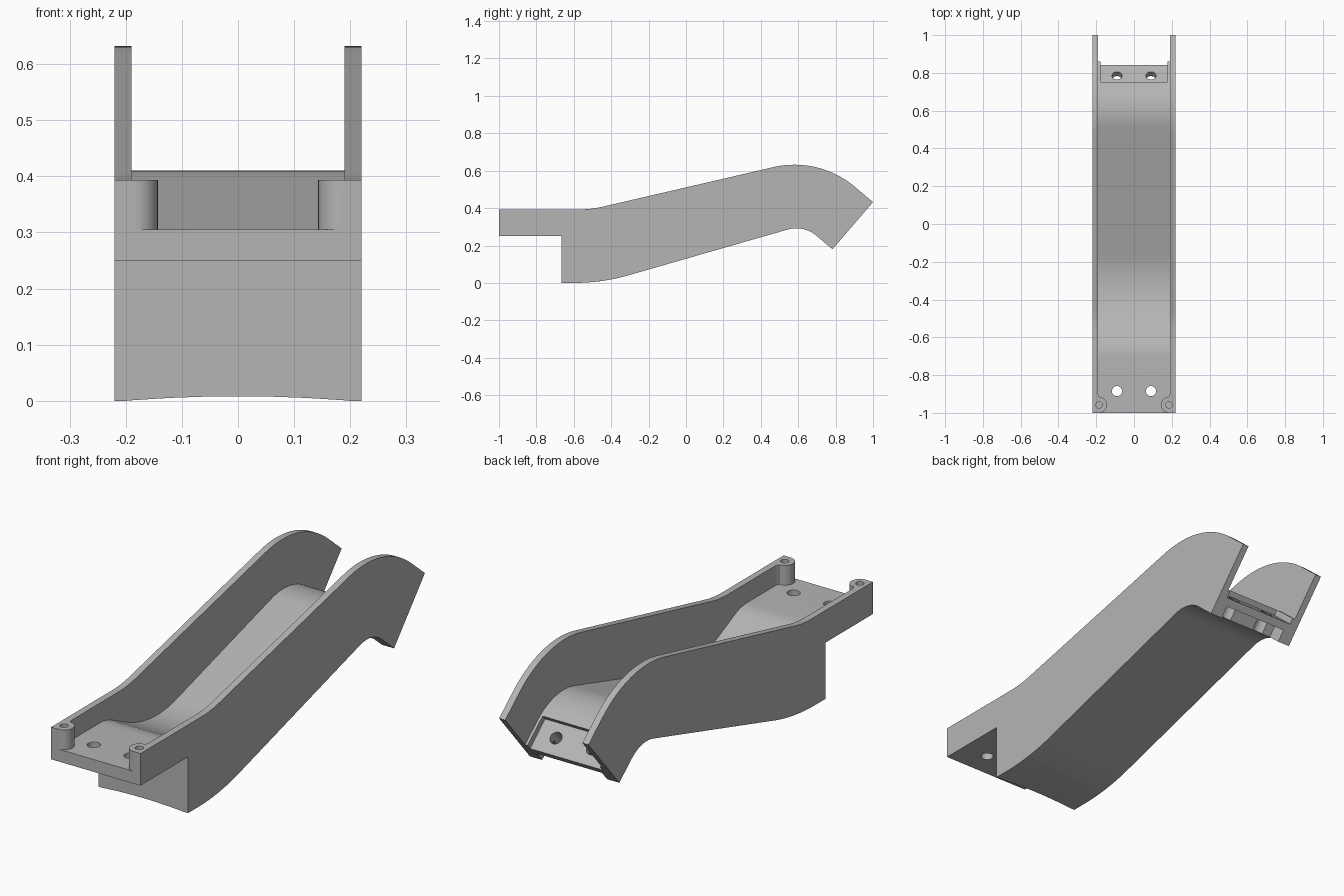
import bpy, bmesh, math
from mathutils import Vector

old = bpy.data.objects.get("Cube")
if old:
    bpy.data.objects.remove(old, do_unlink=True)

grey = bpy.data.materials.new("plain grey")
grey.use_nodes = True
colour = (0.46, 0.46, 0.46, 1)
grey.diffuse_color = colour
grey.node_tree.nodes["Principled BSDF"].inputs["Base Color"].default_value = colour


def prism(name, pts, lo, hi, axis="x"):
    """Extrude a closed outline along x (outline in y, z) or z (outline in x, y)."""
    place = (lambda p, d: (d, *p)) if axis == "x" else (lambda p, d: (*p, d))
    bm = bmesh.new()
    face = bm.faces.new([bm.verts.new(place(p, lo)) for p in pts])
    grown = bmesh.ops.extrude_face_region(bm, geom=[face])["geom"]
    shift = Vector(place((0, 0), hi - lo))
    bmesh.ops.translate(bm, vec=shift, verts=[v for v in grown if isinstance(v, bmesh.types.BMVert)])
    bmesh.ops.recalc_face_normals(bm, faces=bm.faces)
    mesh = bpy.data.meshes.new(name)
    bm.to_mesh(mesh)
    bm.free()
    mesh.materials.append(grey)
    ob = bpy.data.objects.new(name, mesh)
    bpy.context.collection.objects.link(ob)
    return ob


def rod(centre, direction, radius, depth, segments=32):
    bpy.ops.mesh.primitive_cylinder_add(vertices=segments, radius=radius, depth=depth, location=centre)
    ob = bpy.context.object
    ob.rotation_euler = Vector(direction).to_track_quat("Z", "Y").to_euler()
    ob.data.materials.append(grey)
    return ob


def combine(target, tool, operation="DIFFERENCE"):
    mod = target.modifiers.new("combine", "BOOLEAN")
    mod.operation, mod.solver, mod.object = operation, "EXACT", tool
    bpy.context.view_layer.update()
    bpy.context.view_layer.objects.active = target
    bpy.ops.object.modifier_apply(modifier=mod.name)
    bpy.data.objects.remove(tool, do_unlink=True)


def bend(a, b, c, n=12):
    """Rounded corner from a to c around corner b."""
    a, b, c = Vector(a), Vector(b), Vector(c)
    return [tuple(a.lerp(b, i / n).lerp(b.lerp(c, i / n), i / n)) for i in range(n + 1)]


def crest(centre, radius, start, end=41, n=20):
    """Arc over the hump, angles measured from straight up."""
    angles = [math.radians(start + (end - start) * i / n) for i in range(n + 1)]
    return [(centre[0] + radius * math.sin(a), centre[1] + radius * math.cos(a)) for a in angles]


# Frame of the tilted rear end: along the chute and outward from its underside
corner = Vector((0.783, 0.18))
along, out = Vector((0.755, -0.656)), Vector((0.656, 0.755))


def rear(s, h):
    return tuple(corner + along * s + out * h)


def rear_box(s0, s1, h0, h1):
    return [rear(s0, h0), rear(s1, h0), rear(s1, h1), rear(s0, h1)]


# Solid side outline
top = [(-1, 0.393)] + bend((-0.57, 0.393), (-0.51, 0.393), (-0.45, 0.4065))
top += crest((0.58, 0.132), 0.5, -13) + [(1.0, 0.432)]
hump = (0.59, 0.127)
under = bend((-0.6, 0), (-0.45, 0), (-0.31, 0.04)) + crest(hump, 0.165, -16)
outline = top + [tuple(corner)] + under[::-1] + [(-0.665, 0), (-0.665, 0.25), (-1, 0.25)]
chute = prism("chute_body", outline, -0.22, 0.22)

# Open channel between the side walls
floor = [(-1.1, 0.305)] + bend((-0.7, 0.305), (-0.655, 0.305), (-0.61, 0.283), 6)
floor += bend((-0.52, 0.24), (-0.34, 0.154), (-0.16, 0.206), 16)
floor += crest(hump, 0.283, -16) + [rear(0.1, 0.12), (1.2, 1), (-1.1, 1)]
combine(chute, prism("channel_cutter", floor, -0.19, 0.19))

# Sunken rear plate and the relief beneath it
combine(chute, prism("plate_cutter", rear_box(-0.14, 0.1, 0.09, 0.2), -0.178, 0.178))
combine(chute, prism("relief_cutter", rear_box(-0.075, 0.1, -0.05, 0.055), -0.16, 0.16))

# Shallow hollow across the front of the underside
combine(chute, rod((0, -0.4, -2.492), (0, 1, 0), 2.5, 0.8, 256))

# Front corner bosses, each filling its corner of the tray
for side in (-1, 1):
    arc = [math.radians(90 + 180 * i / 16) for i in range(17)]
    plan = [(0.21, -0.9), (0.19, -0.9)] + bend((0.19, -0.9), (0.188, -0.915), (0.18, -0.917), 4)[1:-1]
    plan += [(0.185 + 0.042 * math.cos(a), -0.958 + 0.042 * math.sin(a)) for a in arc] + [(0.21, -1)]
    boss = prism("boss", [(side * x, y) for x, y in plan], 0.29, 0.393, "z")
    combine(chute, boss, "UNION")

# Screw holes in the bosses, the front tray and the rear plate
for side in (-1, 1):
    combine(chute, rod((side * 0.185, -0.958, 0.38), (0, 0, 1), 0.017, 0.1))
    combine(chute, rod((side * 0.09, -0.885, 0.28), (0, 0, 1), 0.027, 0.2))
    combine(chute, rod((side * 0.09, *rear(-0.075, 0.05)), (0, *out), 0.027, 0.2))

bpy.ops.object.select_all(action="DESELECT")
chute.select_set(True)
bpy.context.view_layer.objects.active = chute
bpy.ops.object.shade_smooth_by_angle(angle=math.radians(20))
